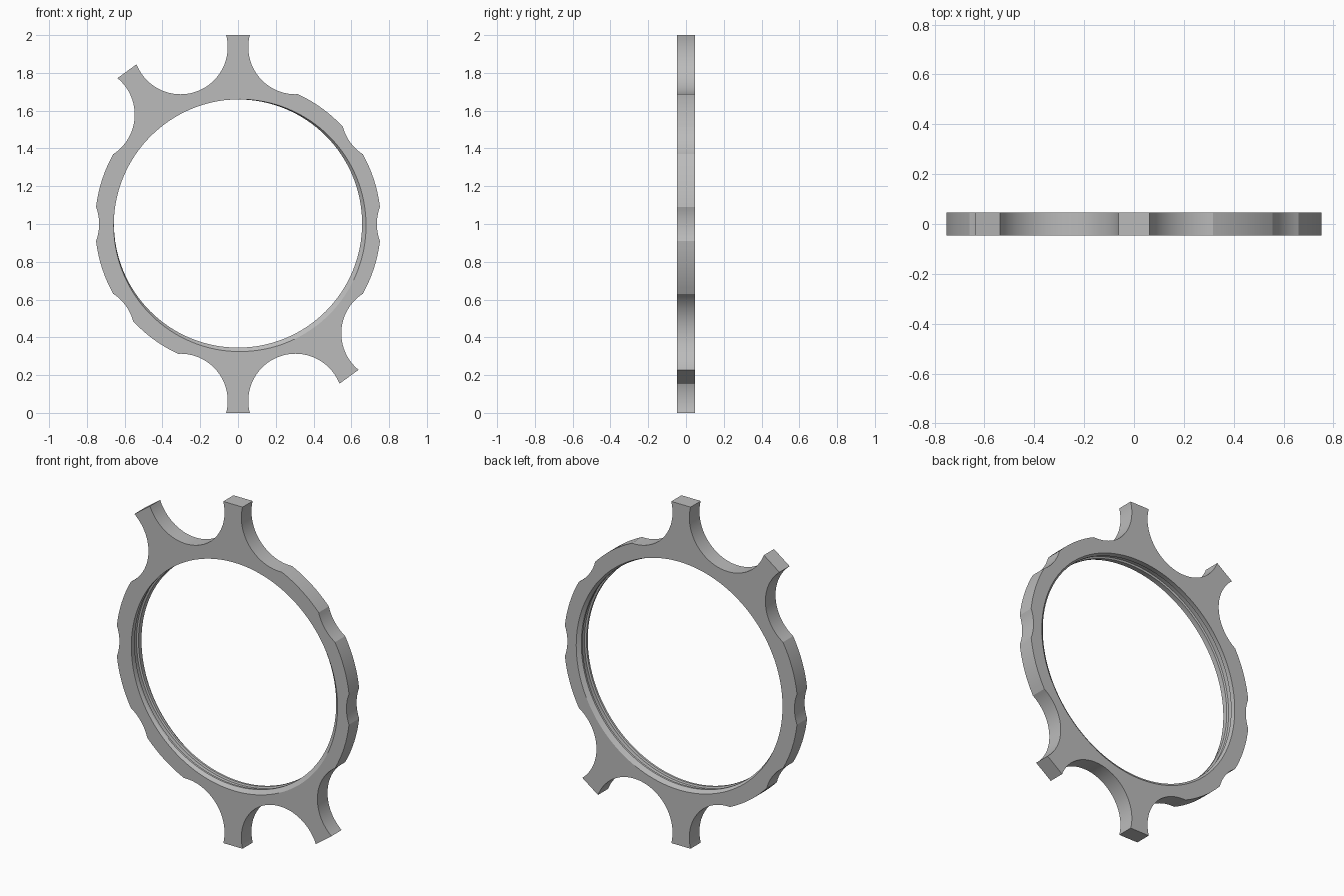
import bpy
import bmesh
from math import sin, cos, radians, pi

cube = bpy.data.objects.get("Cube")
if cube:
    bpy.data.objects.remove(cube)

HALF = 0.047            # half thickness
DISC = 0.757            # outer radius of the ring
GAP_C, GAP_R = 0.985, 0.25   # scallop circle: distance from the axis, radius
TABS = {90, 126, 270, 306}   # directions of the four lugs
NOTCH = 6.8             # half angle a scallop takes out of the ring


def outline():
    """Scalloped outer profile, counter-clockwise around the axis."""
    pts = []
    for k in range(10):
        mid = 36 * k
        lo = 86.6 if (mid - 18) % 360 in TABS else 21
        hi = 86.6 if (mid + 18) % 360 in TABS else 21
        n = round((lo + hi) / 4)
        a = radians(mid)
        for i in range(n + 1):
            b = a + radians(180 + lo - (lo + hi) * i / n)
            pts.append((GAP_C * cos(a) + GAP_R * cos(b),
                        GAP_C * sin(a) + GAP_R * sin(b)))
        # plain ring arc where there is no lug
        if hi < 30:
            for i in range(1, 8):
                c = radians(mid + NOTCH + (36 - 2 * NOTCH) * i / 8)
                pts.append((DISC * cos(c), DISC * sin(c)))
    return pts


def circle(r, cx=0.0, cz=0.0, n=128):
    return [(cx + r * cos(2 * pi * i / n), cz + r * sin(2 * pi * i / n))
            for i in range(n)]


bm = bmesh.new()


def loop(pts, y):
    return [bm.verts.new((x, y, z + 1)) for x, z in pts]


def bridge(a, b):
    for i in range(len(a)):
        j = (i + 1) % len(a)
        bm.faces.new((a[i], a[j], b[j], b[i]))


def rim_edges(verts):
    return [bm.edges.get((verts[i - 1], verts[i])) for i in range(len(verts))]


# Outer wall
outer = [loop(outline(), y) for y in (-HALF, HALF)]
bridge(*outer)

# Bore: off-centre bevelled mouths, two lips and a shallow groove
mouth = circle(0.668, 0.01, -0.0075)
lip = circle(0.657, 0, 0.0025)
groove = circle(0.667, 0, 0.0025)
bore = [loop(p, y) for p, y in (
    (mouth, -HALF), (lip, -0.03), (lip, -0.018), (groove, -0.014),
    (groove, 0.014), (lip, 0.018), (lip, 0.03), (mouth, HALF))]
for a, b in zip(bore, bore[1:]):
    bridge(a, b)

# Flat front and back faces
for rim, hole in ((outer[0], bore[0]), (outer[1], bore[-1])):
    bmesh.ops.triangle_fill(bm, use_beauty=True,
                            edges=rim_edges(rim) + rim_edges(hole))
bmesh.ops.recalc_face_normals(bm, faces=bm.faces)

mesh = bpy.data.meshes.new("lugged_ring")
bm.to_mesh(mesh)
bm.free()
ring = bpy.data.objects.new("lugged_ring", mesh)
bpy.context.collection.objects.link(ring)

# Plain grey metal
mat = bpy.data.materials.new("plain_grey")
mat.use_nodes = True
grey = (0.5, 0.5, 0.5, 1)
mat.diffuse_color = grey
mat.node_tree.nodes["Principled BSDF"].inputs["Base Color"].default_value = grey
mesh.materials.append(mat)

bpy.ops.object.select_all(action='DESELECT')
ring.select_set(True)
bpy.context.view_layer.objects.active = ring
bpy.ops.object.shade_smooth_by_angle(angle=radians(15))
